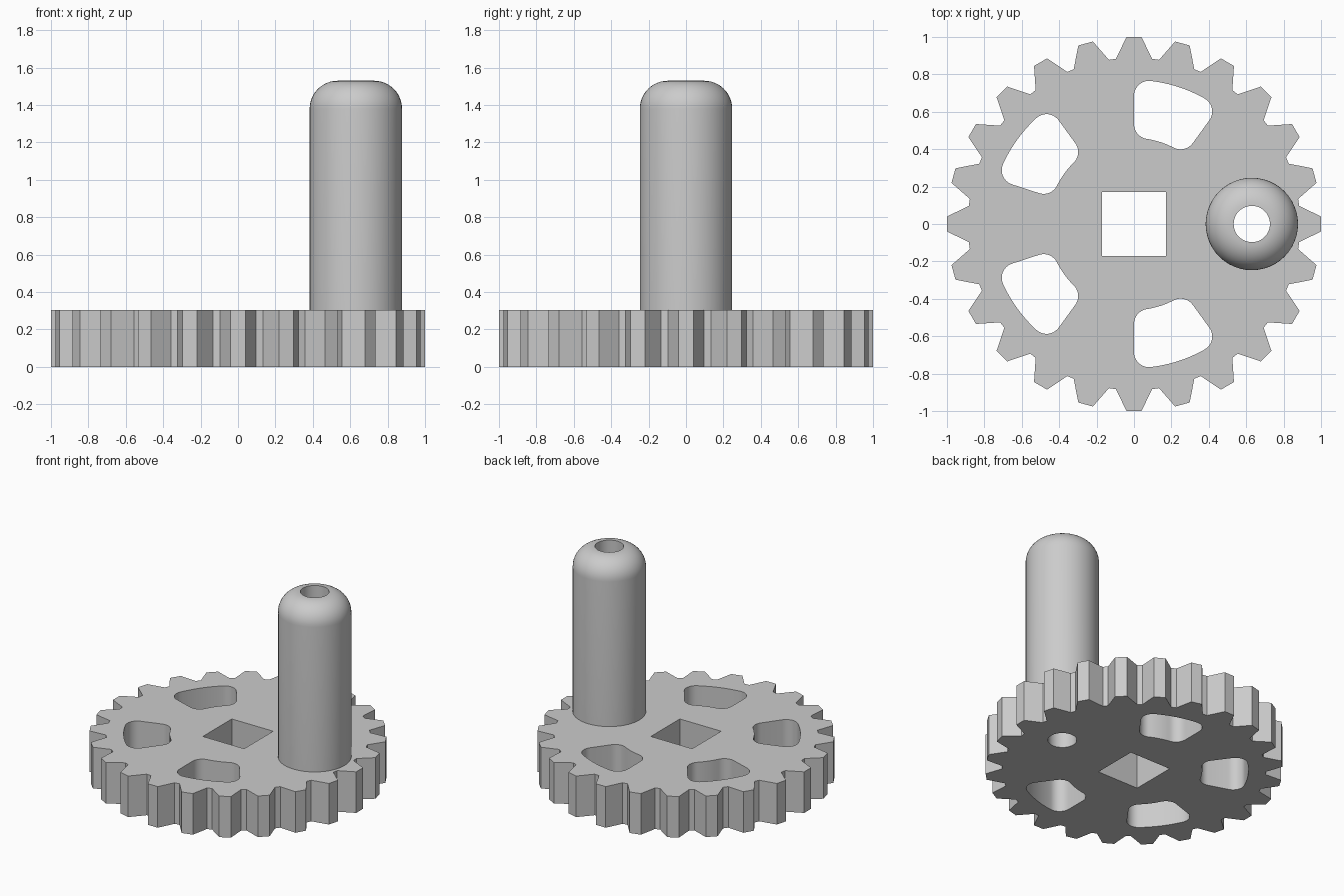
import bpy, bmesh
from math import asin, cos, sin, pi, radians
from mathutils import Matrix, Vector

cube = bpy.data.objects.get("Cube")
if cube:
    bpy.data.objects.remove(cube)

THICK = 0.305           # gear plate thickness
PIN_X, BORE = 0.63, 0.097
TEETH = 24

grey = bpy.data.materials.new("plain grey")
grey.use_nodes = True
colour = (0.6, 0.6, 0.6, 1)
grey.diffuse_color = colour
grey.node_tree.nodes["Principled BSDF"].inputs["Base Color"].default_value = colour


def polar(r, degrees):
    return Vector((r * cos(radians(degrees)), r * sin(radians(degrees))))


def arc(centre, r, start, end, steps):
    return [centre + polar(r, start + (end - start) * i / steps) for i in range(steps + 1)]


def smooth(obj):
    bpy.ops.object.select_all(action='DESELECT')
    obj.select_set(True)
    bpy.context.view_layer.objects.active = obj
    bpy.ops.object.shade_smooth_by_angle(angle=radians(30))


def gear_outline():
    points = []
    for i in range(TEETH):
        for r, offset in ((0.888, -6.3), (1, -2.3), (1, 2.3), (0.888, 6.3)):
            points.append(polar(r, 360 / TEETH * i + offset))
    return points


def window(direction, inner=0.46, outer=0.77, fillet=0.08, half=18):
    """Ring sector with rounded corners, symmetric about its direction."""
    r_out, r_in = outer - fillet, inner + fillet
    a_out = half - asin(fillet / r_out) * 180 / pi
    a_in = half - asin(fillet / r_in) * 180 / pi
    zero = Vector((0, 0))
    side = arc(zero, outer, 0, a_out, 6)[1:-1]
    side += arc(polar(r_out, a_out), fillet, a_out, 90 + half, 10)
    side += arc(polar(r_in, a_in), fillet, 90 + half, 180 + a_in, 10)
    side += arc(zero, inner, a_in, 0, 5)[1:-1]
    mirrored = [Vector((p.x, -p.y)) for p in reversed(side)]
    loop = [polar(outer, 0)] + side + [polar(inner, 0)] + mirrored
    turn = Matrix.Rotation(radians(direction), 2)
    return [turn @ p for p in loop]


# Gear plate: toothed outline with windows, square hub hole and pin bore
outlines = [gear_outline()]
outlines += [window(72 * i) for i in range(1, 5)]
outlines.append([polar(0.17 * 2 ** 0.5, 45 + 90 * i) for i in range(4)])
outlines.append(arc(Vector((PIN_X, 0)), BORE, 0, 360, 48)[:-1])

curve = bpy.data.curves.new("gear_plate", 'CURVE')
curve.dimensions = '2D'
curve.fill_mode = 'BOTH'
curve.extrude = THICK / 2
for outline in outlines:
    spline = curve.splines.new('POLY')
    spline.points.add(len(outline) - 1)
    for point, p in zip(spline.points, outline):
        point.co = (p.x, p.y, 0, 1)
    spline.use_cyclic_u = True
gear = bpy.data.objects.new("gear_plate", curve)
bpy.context.collection.objects.link(gear)
bpy.ops.object.select_all(action='DESELECT')
gear.select_set(True)
bpy.context.view_layer.objects.active = gear
bpy.ops.object.convert(target='MESH')
gear = bpy.context.view_layer.objects.active

bm = bmesh.new()
bm.from_mesh(gear.data)
bmesh.ops.remove_doubles(bm, verts=bm.verts, dist=0.0005)
bmesh.ops.translate(bm, verts=bm.verts, vec=(0, 0, THICK / 2))
bmesh.ops.recalc_face_normals(bm, faces=bm.faces)
bm.to_mesh(gear.data)
bm.free()
gear.data.materials.clear()
gear.data.materials.append(grey)
smooth(gear)

# Crank handle: hollow pin with a rounded top, turned from a profile
radius, top = 0.247, 1.53
round_r = radius - BORE
profile = [Vector((radius, THICK))]
profile += arc(Vector((BORE, top - round_r)), round_r, 0, 90, 12)
profile.append(Vector((BORE, THICK)))

bm = bmesh.new()
verts = [bm.verts.new((p.x, 0, p.y)) for p in profile]
edges = [bm.edges.new(pair) for pair in zip(verts, verts[1:])]
bmesh.ops.spin(bm, geom=verts + edges, cent=(0, 0, 0), axis=(0, 0, 1),
               angle=2 * pi, steps=48, use_merge=True)
bmesh.ops.remove_doubles(bm, verts=bm.verts, dist=0.0005)
bmesh.ops.recalc_face_normals(bm, faces=bm.faces)
mesh = bpy.data.meshes.new("crank_handle")
bm.to_mesh(mesh)
bm.free()
mesh.materials.append(grey)
handle = bpy.data.objects.new("crank_handle", mesh)
handle.location.x = PIN_X
bpy.context.collection.objects.link(handle)
smooth(handle)
